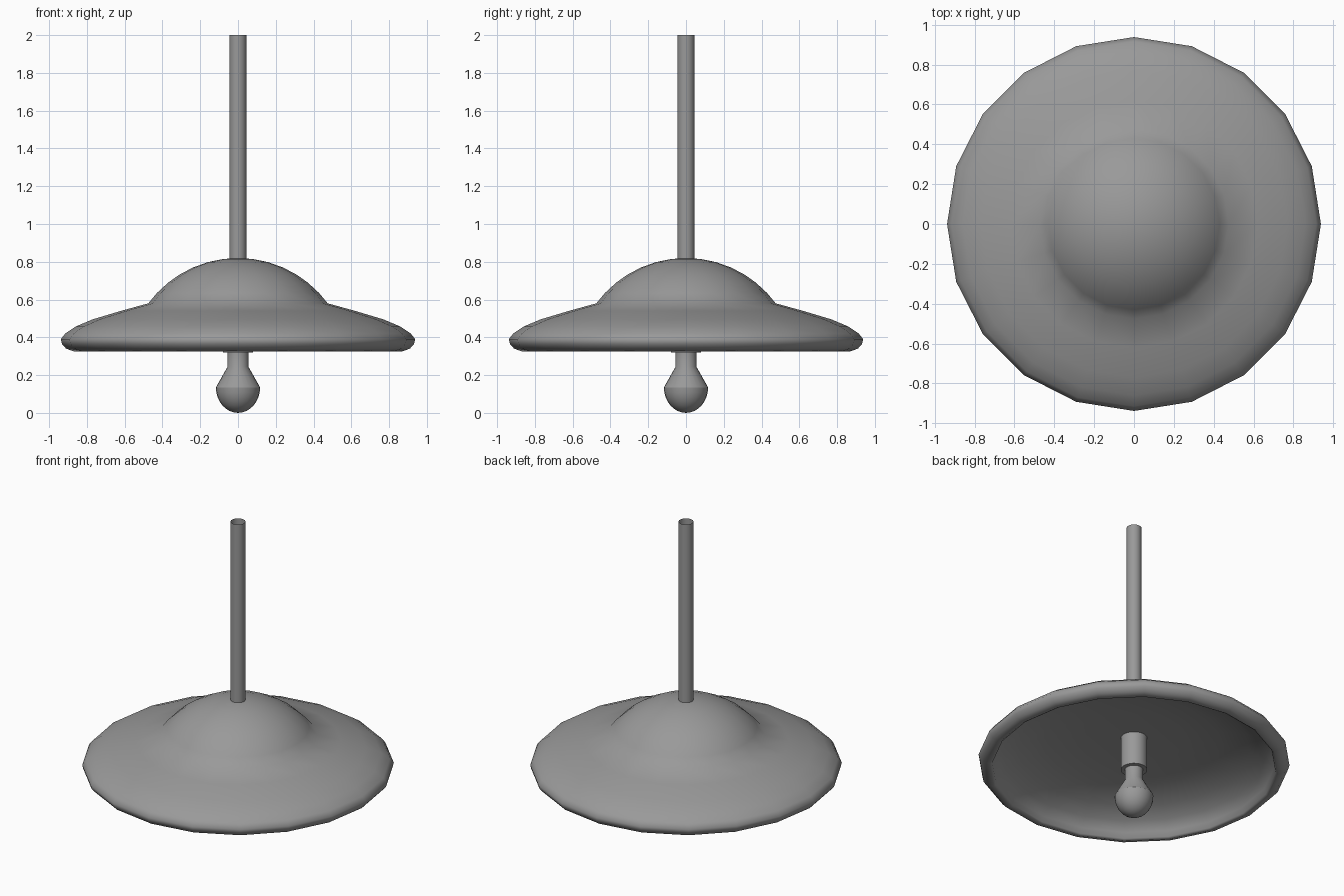
import bpy, bmesh, math

if "Cube" in bpy.data.objects:
    bpy.data.objects.remove(bpy.data.objects["Cube"])

grey = bpy.data.materials.new("dark_grey")
grey.diffuse_color = (0.32, 0.32, 0.32, 1)
grey.use_nodes = True
grey.node_tree.nodes["Principled BSDF"].inputs["Base Color"].default_value = grey.diffuse_color


def lathe(name, profile, sides, sharp=40):
    """Spin an (r, z) profile around the z axis; r = 0 makes a pole."""
    bm = bmesh.new()
    rings = []
    for r, z in profile:
        n = sides if r > 0 else 1
        rings.append([bm.verts.new((r * math.cos(2 * math.pi * i / sides),
                                    r * math.sin(2 * math.pi * i / sides), z))
                      for i in range(n)])
    for a, b in zip(rings, rings[1:]):
        for i in range(sides):
            j = (i + 1) % sides
            if len(a) == 1:
                bm.faces.new((a[0], b[i], b[j]))
            elif len(b) == 1:
                bm.faces.new((a[i], b[0], a[j]))
            else:
                bm.faces.new((a[i], b[i], b[j], a[j]))
    mesh = bpy.data.meshes.new(name)
    bm.to_mesh(mesh)
    bm.free()
    mesh.materials.append(grey)
    obj = bpy.data.objects.new(name, mesh)
    bpy.context.collection.objects.link(obj)
    bpy.ops.object.select_all(action='DESELECT')
    obj.select_set(True)
    bpy.context.view_layer.objects.active = obj
    bpy.ops.object.shade_smooth_by_angle(angle=math.radians(sharp))
    return obj


# Shade: shallow dome, sloping brim, rolled rim and inner ceiling
R = 0.59
dome = [(r, 0.82 - R + math.sqrt(R * R - r * r))
        for r in (0, 0.08, 0.16, 0.24, 0.31, 0.37, 0.43, 0.475)]
brim = [(0.62, 0.54), (0.77, 0.495), (0.86, 0.457), (0.915, 0.42),
        (0.938, 0.39), (0.932, 0.365), (0.91, 0.34), (0.87, 0.326)]
inside = [(0.855, 0.335), (0.845, 0.37), (0.79, 0.42), (0.70, 0.47),
          (0.53, 0.515), (0.3, 0.535), (0, 0.54)]
lathe("shade", dome + brim + inside, 20, 150)

# Hanging pole: open tube
lathe("pole", [(0.045, 2.0), (0.045, 0.81)], 20)

# Lamp socket under the ceiling
lathe("socket", [(0, 0.54), (0.08, 0.54), (0.08, 0.32), (0, 0.32)], 24)

# Bulb: neck, flare and rounded end
end = [(0.117 * math.cos(a), 0.135 - 0.135 * math.sin(a))
       for a in (math.pi / 2 * i / 8 for i in range(8))]
lathe("bulb", [(0, 0.33), (0.055, 0.33), (0.055, 0.245)] + end + [(0, 0)], 24, 30)
